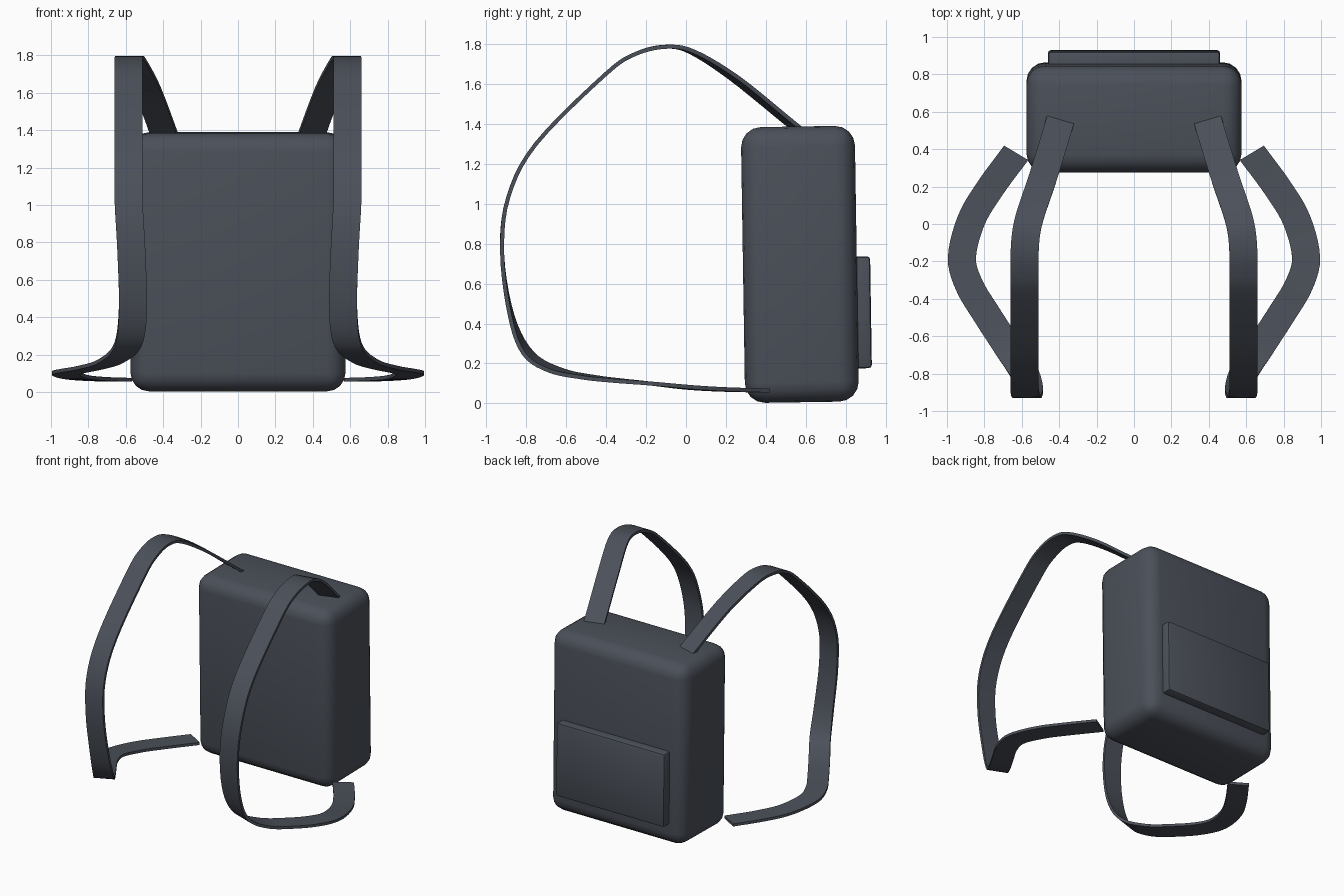
import bpy, bmesh, math
from mathutils import Vector, Matrix

cube = bpy.data.objects.get("Cube")
if cube:
    bpy.data.objects.remove(cube, do_unlink=True)

# Single dark slate fabric
fabric = bpy.data.materials.new("dark_slate_fabric")
colour = (0.07, 0.08, 0.1, 1)
fabric.use_nodes = True
fabric.diffuse_color = colour
fabric.node_tree.nodes["Principled BSDF"].inputs["Base Color"].default_value = colour


def finish(name, bm, angle):
    """Turn a bmesh into a smooth-shaded fabric object."""
    bmesh.ops.recalc_face_normals(bm, faces=bm.faces)
    mesh = bpy.data.meshes.new(name)
    bm.to_mesh(mesh)
    bm.free()
    mesh.materials.append(fabric)
    obj = bpy.data.objects.new(name, mesh)
    bpy.context.collection.objects.link(obj)
    bpy.ops.object.select_all(action='DESELECT')
    obj.select_set(True)
    bpy.context.view_layer.objects.active = obj
    bpy.ops.object.shade_smooth_by_angle(angle=math.radians(angle))
    return obj


# The whole bag leans slightly forward about its own centre
bag_centre = Vector((0, 0.57, 0.696))
lean = Matrix.Rotation(math.radians(0.9), 4, 'X')


def padded_box(name, size, offset, radius, segments):
    """Rounded box placed relative to the leaning bag centre."""
    bm = bmesh.new()
    bmesh.ops.create_cube(bm, size=1)
    bmesh.ops.scale(bm, vec=size, verts=bm.verts)
    bmesh.ops.bevel(bm, geom=bm.edges[:], offset=radius, segments=segments,
                    profile=0.5, affect='EDGES')
    bmesh.ops.translate(bm, vec=offset, verts=bm.verts)
    bmesh.ops.transform(bm, matrix=Matrix.Translation(bag_centre) @ lean, verts=bm.verts)
    return finish(name, bm, 40)


padded_box("bag_body", (1.15, 0.57, 1.38), (0, 0, 0), 0.1, 4)
padded_box("back_pocket", (0.92, 0.12, 0.56), (0, 0.292, -0.245), 0.016, 2)

# Strap path: x, y, z and the yaw of the strap's width in degrees
path = [
    (0.38, 0.61, 1.33, 17), (0.41, 0.5, 1.42, 17), (0.49, 0.24, 1.63, 17),
    (0.56, 0.03, 1.76, 10), (0.582, -0.1, 1.785, 4), (0.585, -0.25, 1.75, 0),
    (0.585, -0.4, 1.65, 0), (0.585, -0.75, 1.3, 0), (0.585, -0.89, 1.03, 0),
    (0.57, -0.92, 0.75, 0), (0.562, -0.875, 0.44, -5), (0.59, -0.79, 0.25, -18),
    (0.68, -0.65, 0.165, -30), (0.79, -0.48, 0.13, -32), (0.88, -0.33, 0.113, -22),
    (0.92, -0.18, 0.1, 0), (0.87, 0.02, 0.08, 24), (0.77, 0.19, 0.07, 32),
    (0.63, 0.38, 0.065, 31),
]
width, thickness, steps = 0.15, 0.02, 5


def smooth_path(points):
    """Catmull-Rom samples through the points."""
    pts = [Vector(p) for p in points]
    pts = [2 * pts[0] - pts[1]] + pts + [2 * pts[-1] - pts[-2]]
    out = []
    for a, b, c, d in zip(pts, pts[1:], pts[2:], pts[3:]):
        for i in range(steps):
            t = i / steps
            out.append(b + (c - a) * t / 2 + (a - b * 2.5 + c * 2 - d / 2) * t * t
                       + ((b - c) * 3 + d - a) * t ** 3 / 2)
    return out + [pts[-2]]


def strap(name, side):
    """Flat webbing swept along the path, mirrored by side."""
    bm = bmesh.new()
    samples = smooth_path(path)
    rings = []
    for i, s in enumerate(samples):
        tangent = samples[min(i + 1, len(samples) - 1)].xyz - samples[max(i - 1, 0)].xyz
        across = Vector((math.cos(math.radians(s.w)), math.sin(math.radians(s.w)), 0))
        normal = across.cross(tangent).normalized()
        ring = []
        for u, v in ((-1, -1), (1, -1), (1, 1), (-1, 1)):
            p = s.xyz + across * u * width / 2 + normal * v * thickness / 2
            ring.append(bm.verts.new((p.x * side, p.y, p.z)))
        rings.append(ring)
    for r, q in zip(rings, rings[1:]):
        for k in range(4):
            n = (k + 1) % 4
            bm.faces.new((r[k], r[n], q[n], q[k]))
    bm.faces.new(rings[0])
    bm.faces.new(rings[-1])
    finish(name, bm, 40)


strap("left_strap", 1)
strap("right_strap", -1)
